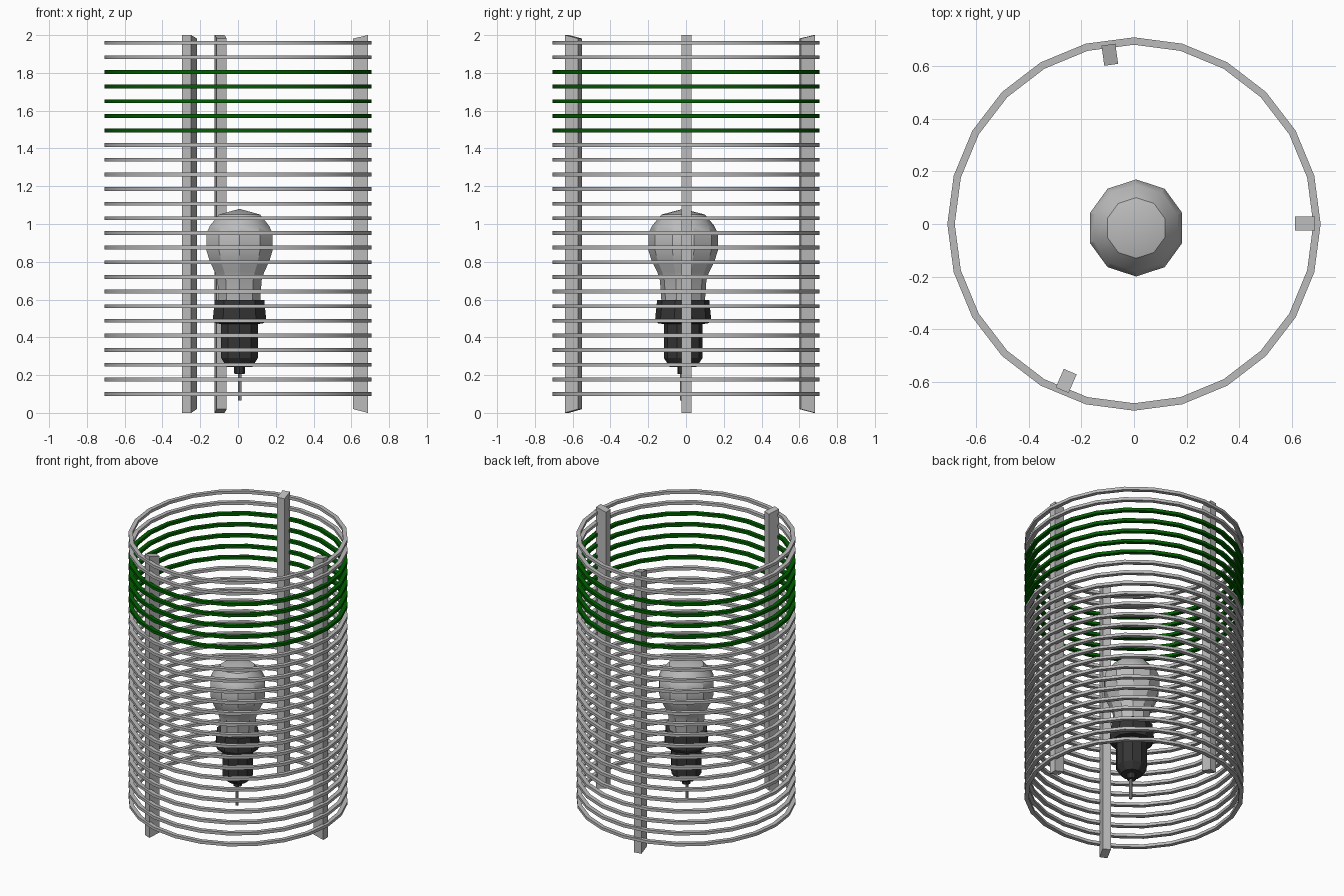
import bpy, bmesh, math
from mathutils import Matrix, Vector

if "Cube" in bpy.data.objects:
    bpy.data.objects.remove(bpy.data.objects["Cube"])


def material(name, rgb):
    m = bpy.data.materials.new(name)
    m.diffuse_color = (*rgb, 1)
    m.use_nodes = True
    m.node_tree.nodes["Principled BSDF"].inputs["Base Color"].default_value = m.diffuse_color
    return m


GREY = material("light grey", (0.5, 0.5, 0.5))
BLACK = material("black", (0.035, 0.035, 0.035))
GREEN = material("dark green", (0.0, 0.11, 0.0))


def finish(name, bm, mat, angle=30):
    bmesh.ops.recalc_face_normals(bm, faces=bm.faces)
    me = bpy.data.meshes.new(name)
    bm.to_mesh(me)
    bm.free()
    me.materials.append(mat)
    ob = bpy.data.objects.new(name, me)
    bpy.context.collection.objects.link(ob)
    bpy.ops.object.select_all(action='DESELECT')
    bpy.context.view_layer.objects.active = ob
    ob.select_set(True)
    bpy.ops.object.shade_smooth_by_angle(angle=math.radians(angle))
    return ob


def lathe(name, profile, sides, mat, centre=(0, 0), start=0, closed=False):
    """Spin (radius, z) points around a vertical axis."""
    bm = bmesh.new()
    rows = []
    for r, z in profile:
        if r == 0:
            rows.append([bm.verts.new((*centre, z))] * sides)
            continue
        rows.append([bm.verts.new((centre[0] + r * math.cos(start + 2 * math.pi * i / sides),
                                   centre[1] + r * math.sin(start + 2 * math.pi * i / sides), z))
                     for i in range(sides)])
    pairs = list(zip(rows, rows[1:]))
    if closed:
        pairs.append((rows[-1], rows[0]))
    for a, b in pairs:
        for i in range(sides):
            j = (i + 1) % sides
            bm.faces.new(list(dict.fromkeys((a[i], a[j], b[j], b[i]))))
    return finish(name, bm, mat)


# Cage rings, with a green band near the top
for i in range(25):
    z = 0.10 + i * 0.0775
    green = 18 <= i <= 22
    section = [(0.68, z - 0.01), (0.708, z - 0.01), (0.708, z + 0.01), (0.68, z + 0.01)]
    lathe("green_ring" if green else "cage_ring", section, 24,
          GREEN if green else GREY, closed=True)

# Upright posts, bevelled towards the inside at both ends
for deg in (0, 98, 246.5):
    bm = bmesh.new()
    sides = [[bm.verts.new((r, y, z)) for r, z in
              ((0.61, 0.02), (0.687, 0), (0.687, 2), (0.61, 1.982))] for y in (-0.025, 0.028)]
    for s in sides:
        bm.faces.new(s)
    for i in range(4):
        j = (i + 1) % 4
        bm.faces.new((sides[0][i], sides[0][j], sides[1][j], sides[1][i]))
    bm.transform(Matrix.Rotation(math.radians(deg), 4, 'Z'))
    finish("post", bm, GREY)

# Bulb and its socket, ten-sided
AXIS = (0.008, -0.015)
QUARTER = math.pi / 2
lathe("bulb", [(0, 1.08), (0.115, 1.05), (0.165, 0.99), (0.184, 0.95), (0.184, 0.86),
               (0.165, 0.80), (0.137, 0.745), (0.123, 0.70), (0.115, 0.59), (0, 0.59)],
      10, GREY, AXIS, QUARTER)
lathe("socket", [(0, 0.597), (0.138, 0.597), (0.148, 0.50), (0.135, 0.475), (0.102, 0.47),
                 (0.102, 0.29), (0.07, 0.242), (0, 0.242)], 10, BLACK, AXIS, QUARTER)
lathe("socket_tip", [(0, 0.245), (0.031, 0.245), (0.029, 0.205), (0, 0.205)],
      10, BLACK, AXIS, QUARTER)

# Thin pin below the socket
lathe("pin", [(0, 0.21), (0.01, 0.21), (0.01, 0.065), (0, 0.065)], 8, GREY, (0.009, -0.022))
